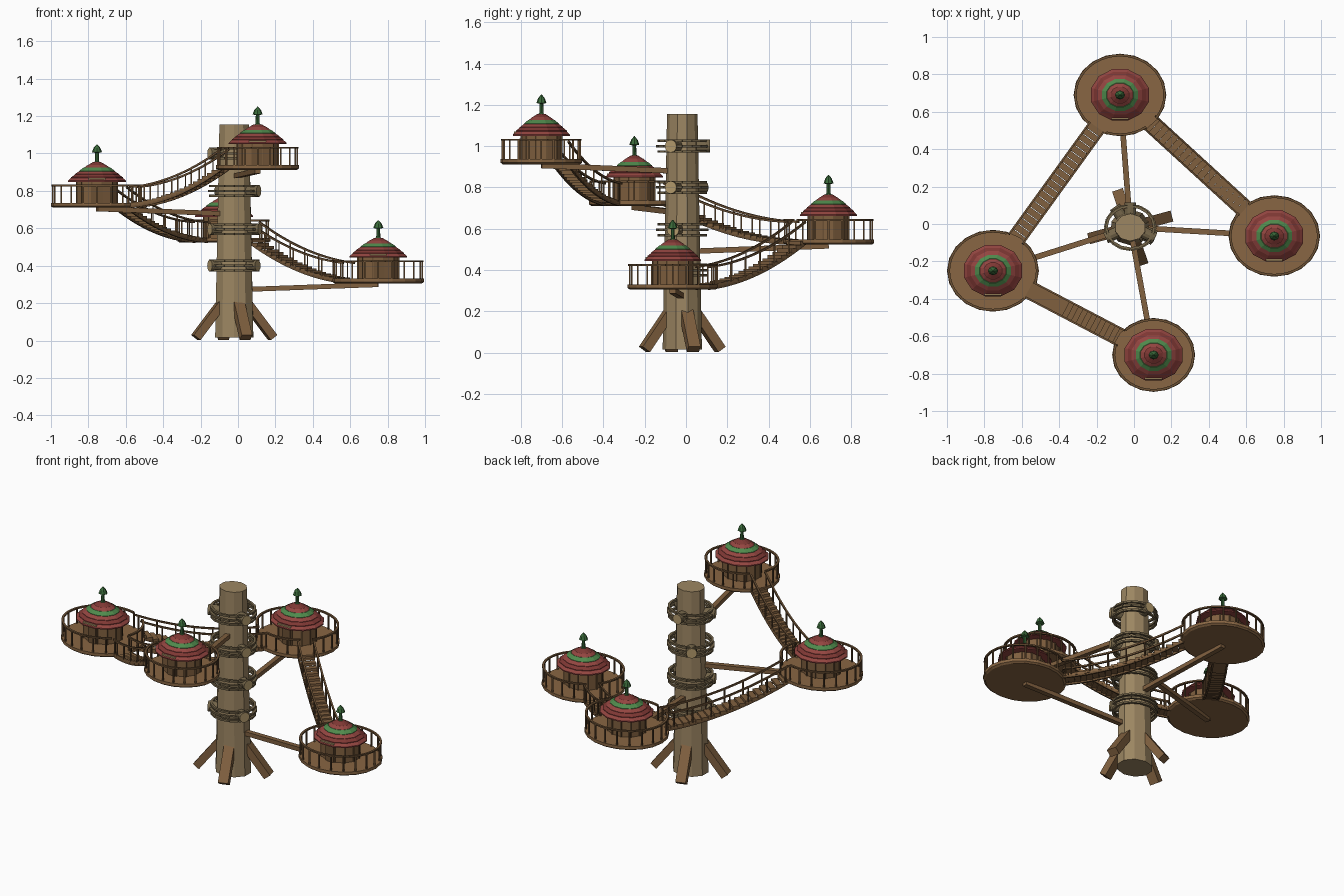
import bpy, bmesh, math
from mathutils import Vector

if "Cube" in bpy.data.objects:
    bpy.data.objects.remove(bpy.data.objects["Cube"])

SQ = 0.89                      # rounds are slightly flattened along y
TX, TY = -0.02, -0.018         # trunk axis


def mat(name, hexcol):
    m = bpy.data.materials.new(name)
    rgb = [int(hexcol[i:i + 2], 16) / 255 for i in (0, 2, 4)]
    m.diffuse_color = [c / 12.92 if c < 0.04 else ((c + 0.055) / 1.055) ** 2.4 for c in rgb] + [1]
    m.use_nodes = True
    m.node_tree.nodes["Principled BSDF"].inputs["Base Color"].default_value = m.diffuse_color
    return m


DECK = mat("deck wood", "886643")
WALL = mat("wall wood", "80603F")
RAIL = mat("rail wood", "6B5034")
BARK = mat("trunk wood", "9C8662")
ROPE = mat("rope", "75664A")
CUT = mat("cut log end", "B39A6C")
RED = mat("roof red", "934540")
DARKRED = mat("roof dark red", "7E3733")
GREEN = mat("roof green", "4F8A4C")
LEAF = mat("finial green", "3A6A3A")


def finish(name, bm, m):
    bmesh.ops.recalc_face_normals(bm, faces=bm.faces)
    me = bpy.data.meshes.new(name)
    bm.to_mesh(me)
    bm.free()
    me.materials.append(m)
    ob = bpy.data.objects.new(name, me)
    bpy.context.collection.objects.link(ob)
    return ob


def lathe(name, profile, sides, loc, m, turn=0.0):
    """Capped stack of flattened rings; profile is (radius, height) pairs."""
    bm = bmesh.new()
    rings = []
    for r, z in profile:
        angs = [turn + math.tau * i / sides for i in range(sides)]
        rings.append([bm.verts.new((loc[0] + r * math.cos(a), loc[1] + r * SQ * math.sin(a), loc[2] + z))
                      for a in angs])
    for a, b in zip(rings, rings[1:]):
        for i in range(sides):
            j = (i + 1) % sides
            bm.faces.new((a[i], a[j], b[j], b[i]))
    bm.faces.new(rings[0][::-1])
    bm.faces.new(rings[-1])
    return finish(name, bm, m)


def bar(bm, p, q, w, h):
    """Rectangular bar from p to q."""
    p, q = Vector(p), Vector(q)
    d = (q - p).normalized()
    s = d.cross(Vector((0, 0, 1)))
    s = s.normalized() if s.length > 1e-3 else Vector((1, 0, 0))
    u = s.cross(d)
    ends = [[bm.verts.new(c + s * w / 2 * i + u * h / 2 * j) for i, j in ((-1, -1), (1, -1), (1, 1), (-1, 1))]
            for c in (p, q)]
    a, b = ends
    bm.faces.new(a[::-1])
    bm.faces.new(b)
    for i in range(4):
        j = (i + 1) % 4
        bm.faces.new((a[i], a[j], b[j], b[i]))


def oval(c, r, a, z=0.0):
    return Vector((c[0] + r * math.cos(a), c[1] + r * SQ * math.sin(a), c[2] + z))


# ---- trunk, roots, rope bands and cut branch stubs
lathe("trunk", [(0.107, 0.015), (0.083, 1.155)], 10, (TX, TY, 0), BARK, 0.3)
bm = bmesh.new()
for deg in (17, 107, 197, 287):
    a = math.radians(deg)
    bar(bm, oval((TX, TY, 0), 0.07, a, 0.2), oval((TX, TY, 0), 0.215, a, 0.016), 0.06, 0.045)
finish("root_braces", bm, WALL)

for z, stubs in ((0.4, (-30, 205)), (0.595, (-20, 205)), (0.8, (-25, 125)), (1.0, (-25, 90, 205))):
    bm = bmesh.new()
    n = 16
    for k in (-1, 0, 1):
        r = 0.128 if k else 0.134
        for i in range(n):
            a, b = math.tau * i / n, math.tau * (i + 1) / n
            bar(bm, oval((TX, TY, z), r, a, k * 0.026), oval((TX, TY, z), r, b, k * 0.026), 0.014, 0.012)
    finish("rope_band", bm, ROPE)
    for deg in stubs:
        a = math.radians(deg)
        bm = bmesh.new()
        bmesh.ops.create_cone(bm, cap_ends=True, segments=12, radius1=0.031, radius2=0.031, depth=0.08)
        ob = finish("branch_stub", bm, ROPE)
        ob.data.materials.append(CUT)
        for p in ob.data.polygons:
            if p.normal.z > 0.9:
                p.material_index = 1
        ob.location = oval((TX, TY, z), 0.105, a)
        ob.rotation_euler = (0, math.pi / 2, a)

# ---- huts: centre, base height, deck radius
HUTS = {
    "back": ((-0.075, 0.69, 0.523), 0.248),
    "right": ((0.75, -0.064, 0.305), 0.245),
    "left": ((-0.754, -0.25, 0.71), 0.246),
    "front": ((0.105, -0.70, 0.912), 0.222),
}
BRIDGES = (("front", "left"), ("left", "back"), ("back", "right"))

TIERS = (  # lower radius, upper radius, height, colour
    (0.160, 0.140, 0.138, RED), (0.143, 0.118, 0.156, DARKRED), (0.122, 0.095, 0.173, RED),
    (0.099, 0.075, 0.190, GREEN), (0.075, 0.050, 0.205, RED), (0.052, 0.022, 0.220, DARKRED))


def hut(label, c, r, openings):
    lathe(label + "_deck", [(r - 0.012, 0), (r, 0.008), (r, 0.026)], 20, c, DECK)
    lathe(label + "_walls", [(0.113, 0.026), (0.113, 0.146)], 12, c, WALL, math.pi / 12)
    # wall corner posts
    bm = bmesh.new()
    for i in range(12):
        a = math.tau * (i + 0.5) / 12
        bar(bm, oval(c, 0.113, a, 0.026), oval(c, 0.113, a, 0.142), 0.008, 0.008)
    finish(label + "_wall_posts", bm, RAIL)
    # door with a pale lintel
    y = c[1] - 0.113 * SQ
    bm = bmesh.new()
    bar(bm, (c[0], y, c[2] + 0.026), (c[0], y, c[2] + 0.125), 0.048, 0.009)
    finish(label + "_door", bm, RAIL)
    bm = bmesh.new()
    bar(bm, (c[0] - 0.045, y - 0.025, c[2] + 0.152), (c[0] + 0.045, y - 0.025, c[2] + 0.152), 0.014, 0.012)
    finish(label + "_lintel", bm, CUT)
    # stepped roof
    for k, (r0, r1, z, m) in enumerate(TIERS):
        lathe(f"{label}_roof_tier_{k + 1}", [(r0, z), (r0, z + 0.007), (r1, z + 0.024)], 12, c, m, math.pi / 12)
    lathe(label + "_finial", [(0.022, 0.238), (0.011, 0.248), (0.010, 0.293), (0.027, 0.297),
                              (0.018, 0.32), (0.002, 0.338)], 8, c, LEAF)
    # railing, open where a bridge arrives
    bm = bmesh.new()
    n, rr = 40, r - 0.010

    def is_open(a):
        return any(abs((a - o + math.pi) % math.tau - math.pi) < 0.22 for o in openings)
    for i in range(n):
        a, b = math.tau * i / n, math.tau * (i + 1) / n
        if not is_open((a + b) / 2):
            bar(bm, oval(c, rr, a, 0.119), oval(c, rr, b, 0.119), 0.013, 0.009)
        if i % 2 == 0 and not is_open(a):
            bar(bm, oval(c, rr, a, 0.02), oval(c, rr, a, 0.118), 0.008, 0.008)
    finish(label + "_railing", bm, RAIL)
    # support beam back to the trunk
    bm = bmesh.new()
    bar(bm, (c[0], c[1], c[2] - 0.006), (TX, TY, c[2] - 0.034), 0.03, 0.026)
    finish(label + "_support_beam", bm, WALL)


for label, (c, r) in HUTS.items():
    opens = []
    for pair in BRIDGES:
        if label in pair:
            o = HUTS[pair[1 - pair.index(label)]][0]
            opens.append(math.atan2((o[1] - c[1]) / SQ, o[0] - c[0]))
    hut(label, c, r, opens)

# ---- sagging stair bridges
for s, e in BRIDGES:
    (c0, r0), (c1, r1) = HUTS[s], HUTS[e]
    a0 = math.atan2((c1[1] - c0[1]) / SQ, c1[0] - c0[0])
    p = oval(c0, r0 - 0.02, a0, 0.018)
    q = oval(c1, r1 - 0.02, a0 + math.pi, 0.018)
    flat = Vector((q.x - p.x, q.y - p.y, 0)).normalized()
    side = Vector((-flat.y, flat.x, 0))

    def point(t):
        return p.lerp(q, t) - Vector((0, 0, 0.16 * t * (1 - t)))
    n = 20
    treads, rails = bmesh.new(), bmesh.new()
    up = Vector((0, 0, 0.092))
    for i in range(n):
        m = point((i + 0.5) / n)
        bar(treads, m - flat * 0.017, m + flat * 0.017, 0.092, 0.016)
        a, b = point(i / n), point((i + 1) / n)
        for sg in (-1, 1):
            o = side * 0.045 * sg
            bar(rails, a + o + up, b + o + up, 0.010, 0.010)
            bar(rails, a + o * 0.9 - Vector((0, 0, 0.012)), b + o * 0.9 - Vector((0, 0, 0.012)), 0.010, 0.014)
            if i % 3 == 0 or i == n - 1:
                bar(rails, m + o, m + o + up, 0.007, 0.007)
    finish(f"{s}_to_{e}_bridge_treads", treads, WALL)
    finish(f"{s}_to_{e}_bridge_rails", rails, RAIL)
